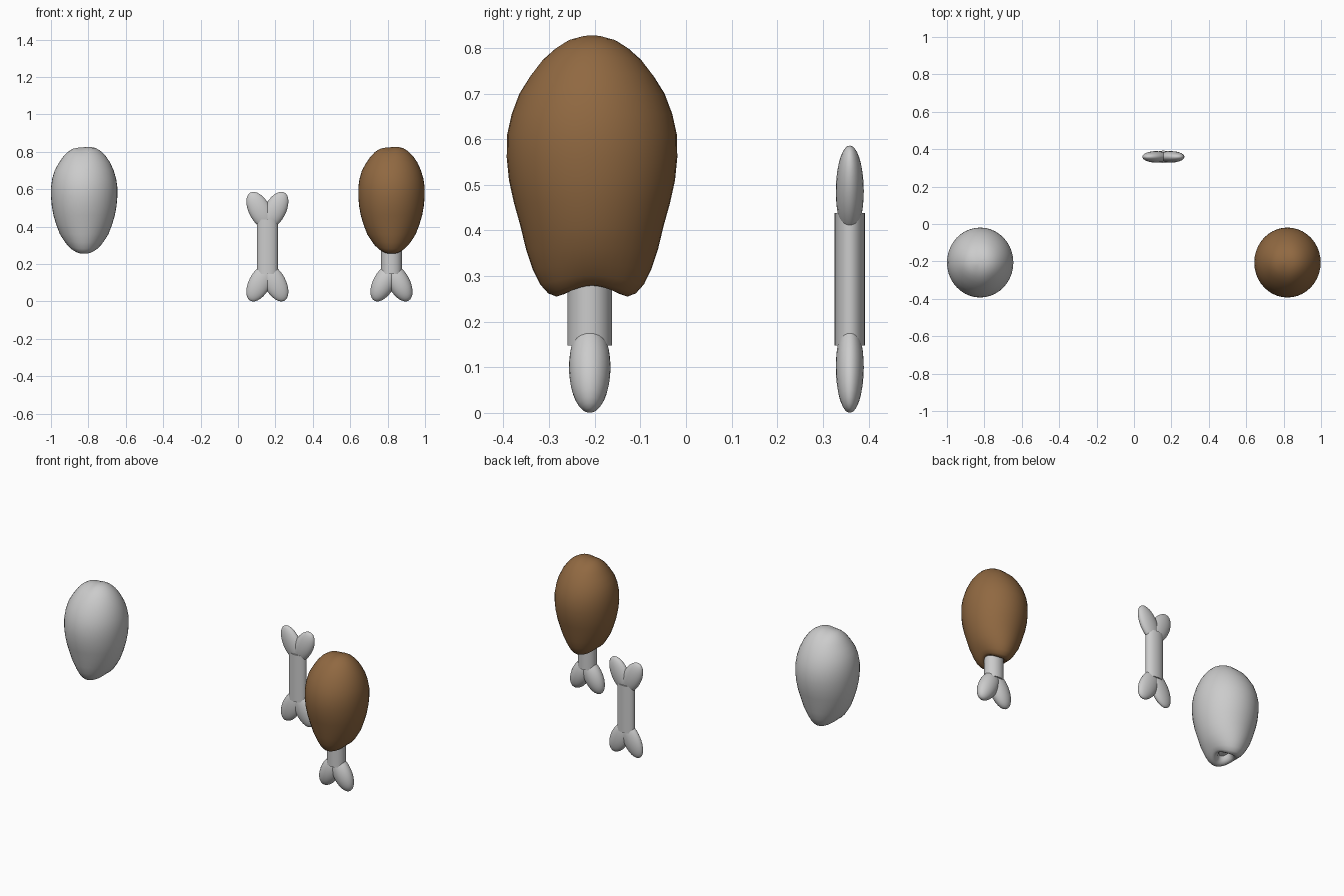
import bpy, bmesh, math
from mathutils import Matrix, Vector

if "Cube" in bpy.data.objects:
    bpy.data.objects.remove(bpy.data.objects["Cube"])


def finish(bm, name, color=None):
    bmesh.ops.recalc_face_normals(bm, faces=bm.faces)
    me = bpy.data.meshes.new(name)
    bm.to_mesh(me)
    bm.free()
    ob = bpy.data.objects.new(name, me)
    bpy.context.collection.objects.link(ob)
    if color:
        mat = bpy.data.materials.new(name + "_color")
        mat.diffuse_color = color
        mat.use_nodes = True
        mat.node_tree.nodes["Principled BSDF"].inputs["Base Color"].default_value = mat.diffuse_color
        me.materials.append(mat)
    bpy.context.view_layer.objects.active = ob
    bpy.ops.object.select_all(action='DESELECT')
    ob.select_set(True)
    bpy.ops.object.shade_smooth_by_angle(angle=math.radians(50))
    return ob


# Bone: flattened shaft with two splayed knuckles at each end
def bone(name, x, y, depth, color=None):
    bm = bmesh.new()
    squash = Matrix.Diagonal((0.056, depth, 0.29, 1))
    bmesh.ops.create_cone(bm, cap_ends=True, segments=32, radius1=1, radius2=1, depth=1,
                          matrix=Matrix.Translation((x, y, 0.293)) @ squash)
    for end in (-1, 1):
        for side in (-1, 1):
            m = (Matrix.Translation((x + side * 0.04, y, 0.293 + end * 0.193))
                 @ Matrix.Rotation(math.radians(28) * side * end, 4, 'Y')
                 @ Matrix.Diagonal((0.0583, depth * 0.93, 0.1089, 1)))
            bmesh.ops.create_uvsphere(bm, u_segments=24, v_segments=16, radius=1, matrix=m)
    return finish(bm, name, color)


# Meat rings: height, x radius, y radius, from inside the socket to the crown
RINGS = [(0.300, 0.030, 0.040), (0.275, 0.036, 0.048), (0.260, 0.048, 0.062),
         (0.255, 0.060, 0.078), (0.262, 0.074, 0.096), (0.282, 0.090, 0.114),
         (0.315, 0.108, 0.130), (0.360, 0.130, 0.145), (0.410, 0.149, 0.157),
         (0.460, 0.164, 0.171), (0.510, 0.173, 0.182), (0.560, 0.1775, 0.187),
         (0.610, 0.1775, 0.186), (0.655, 0.171, 0.176), (0.700, 0.158, 0.159),
         (0.740, 0.138, 0.135), (0.775, 0.114, 0.109), (0.800, 0.090, 0.082),
         (0.818, 0.062, 0.055), (0.827, 0.032, 0.028)]


def meat(name, x, y, color=None, n=40):
    bm = bmesh.new()

    def place(px, py, z):
        low = max(0, min(1, (0.36 - z) / 0.1))
        r = math.hypot(px, py)
        if r:
            z += 0.024 * low * (px / r) ** 2          # lip rises at the sides
        if z > 0.7:
            z += 0.03 * px                            # crown leans slightly
            z -= 0.007 * math.exp(-((px + 0.01) / 0.03) ** 2) * (z - 0.7) / 0.13
        return bm.verts.new((x + px, y + py, z))

    loops = [[place(rx * math.cos(2 * math.pi * i / n), ry * math.sin(2 * math.pi * i / n), z)
              for i in range(n)] for z, rx, ry in RINGS]
    for a, b in zip(loops, loops[1:]):
        for i in range(n):
            j = (i + 1) % n
            bm.faces.new((a[i], a[j], b[j], b[i]))
    for loop, z in ((loops[0], 0.31), (loops[-1], 0.831)):
        tip = place(0, 0, z)
        for i in range(n):
            bm.faces.new((loop[i], loop[(i + 1) % n], tip))
    return finish(bm, name, color)


# Raw meat alone, bare bone, and the assembled drumstick
meat("plain_meat", -0.8225, -0.206)
bone("bare_bone", 0.157, 0.359, 0.033)
meat("cooked_meat", 0.8205, -0.206, (0.28, 0.14, 0.053, 1))
bone("drumstick_bone", 0.8205, -0.211, 0.049, (1, 1, 1, 1))
